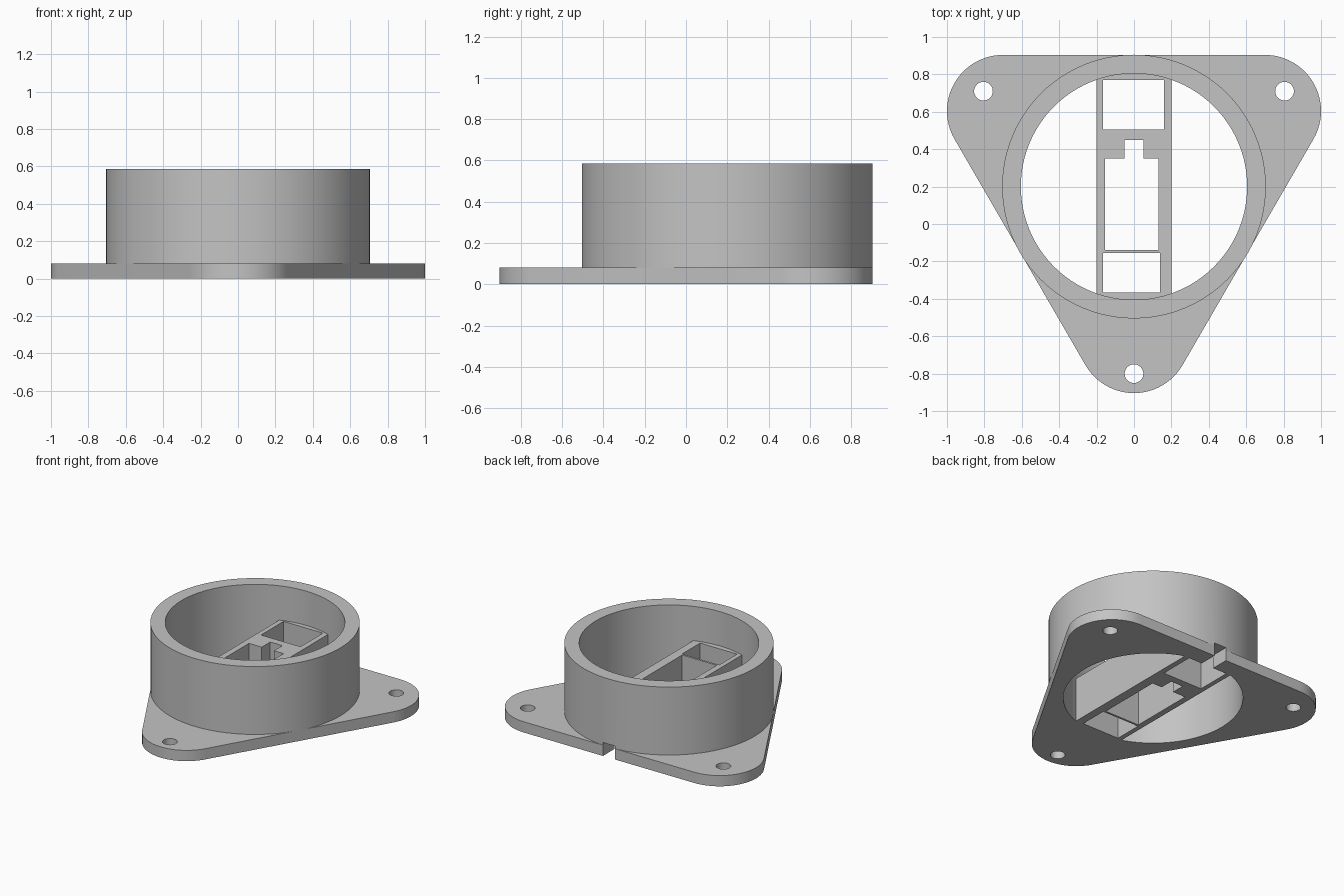
import bpy, bmesh
from math import cos, sin, pi, radians, atan2

if "Cube" in bpy.data.objects:
    bpy.data.objects.remove(bpy.data.objects["Cube"], do_unlink=True)

FLANGE_T, BAR_H, TOP = 0.08, 0.33, 0.585
RING_Y, OUTER, BORE = 0.2, 0.705, 0.605
CORNER_R, CORNER_X, CORNER_Y = 0.3, 0.7, 0.604

grey = bpy.data.materials.new("plain grey")
grey.use_nodes = True
colour = (0.55, 0.55, 0.55, 1)
grey.diffuse_color = colour
grey.node_tree.nodes["Principled BSDF"].inputs["Base Color"].default_value = colour


def prism(name, outline, z0, z1):
    """Extrude a counter-clockwise outline from z0 to z1."""
    bm = bmesh.new()
    base = bm.faces.new([bm.verts.new((x, y, z0)) for x, y in outline])
    res = bmesh.ops.extrude_face_region(bm, geom=[base])
    verts = [g for g in res["geom"] if isinstance(g, bmesh.types.BMVert)]
    bmesh.ops.translate(bm, verts=verts, vec=(0, 0, z1 - z0))
    bmesh.ops.recalc_face_normals(bm, faces=bm.faces)
    mesh = bpy.data.meshes.new(name)
    bm.to_mesh(mesh)
    bm.free()
    mesh.materials.append(grey)
    obj = bpy.data.objects.new(name, mesh)
    bpy.context.collection.objects.link(obj)
    return obj


def arc(cx, cy, r, a0, a1, n):
    return [(cx + r * cos(a0 + (a1 - a0) * i / n),
             cy + r * sin(a0 + (a1 - a0) * i / n)) for i in range(n + 1)]


def circle(cx, cy, r, n=96):
    return arc(cx, cy, r, 0, 2 * pi, n)[:-1]


def rect(x0, x1, y0, y1):
    return [(x0, y0), (x1, y0), (x1, y1), (x0, y1)]


def combine(obj, outline, z0=-0.1, z1=1.0, operation="DIFFERENCE"):
    """Cut or intersect an object with a temporary prism."""
    cutter = prism("cutter", outline, z0, z1)
    cutter.hide_render = True
    mod = obj.modifiers.new("cut", "BOOLEAN")
    mod.operation = operation
    mod.solver = "EXACT"
    mod.object = cutter
    bpy.context.view_layer.objects.active = obj
    bpy.ops.object.modifier_apply(modifier=mod.name)
    bpy.data.objects.remove(cutter, do_unlink=True)


# Rounded triangular flange
side = atan2(2 * CORNER_Y, CORNER_X) - pi / 2
outline = (arc(CORNER_X, CORNER_Y, CORNER_R, side, pi / 2, 24)
           + arc(-CORNER_X, CORNER_Y, CORNER_R, pi / 2, pi - side, 24)
           + arc(0, -CORNER_Y, CORNER_R, pi - side, 2 * pi + side, 24))
flange = prism("flange", outline, 0, FLANGE_T)
combine(flange, circle(0, RING_Y, BORE))
for x, y in ((0.805, 0.71), (-0.805, 0.71), (0, -0.8)):
    combine(flange, circle(x, y, 0.05, 32))

# Round collar standing on the flange
collar = prism("collar", circle(0, RING_Y, OUTER), FLANGE_T, TOP)
combine(collar, circle(0, RING_Y, BORE))

# Holder bar across the bore, with pockets and a keyed slot
holder = prism("holder_bar", rect(-0.2, 0.2, -0.6, 1), 0, BAR_H)
combine(holder, circle(0, RING_Y, BORE), operation="INTERSECT")
combine(holder, rect(-0.165, 0.16, 0.505, 0.77))
combine(holder, rect(-0.165, 0.14, -0.365, -0.155))
combine(holder, [(-0.155, -0.14), (0.13, -0.14), (0.13, 0.35), (0.05, 0.35),
                 (0.05, 0.45), (-0.05, 0.45), (-0.05, 0.35), (-0.155, 0.35)])

# Cable channel out through the back
for part in (flange, collar, holder):
    combine(part, rect(-0.05, 0.05, 0.7, 1), -0.1, 0.1)

for part in (flange, collar, holder):
    bpy.ops.object.select_all(action="DESELECT")
    part.select_set(True)
    bpy.context.view_layer.objects.active = part
    bpy.ops.object.shade_smooth_by_angle(angle=radians(30))
